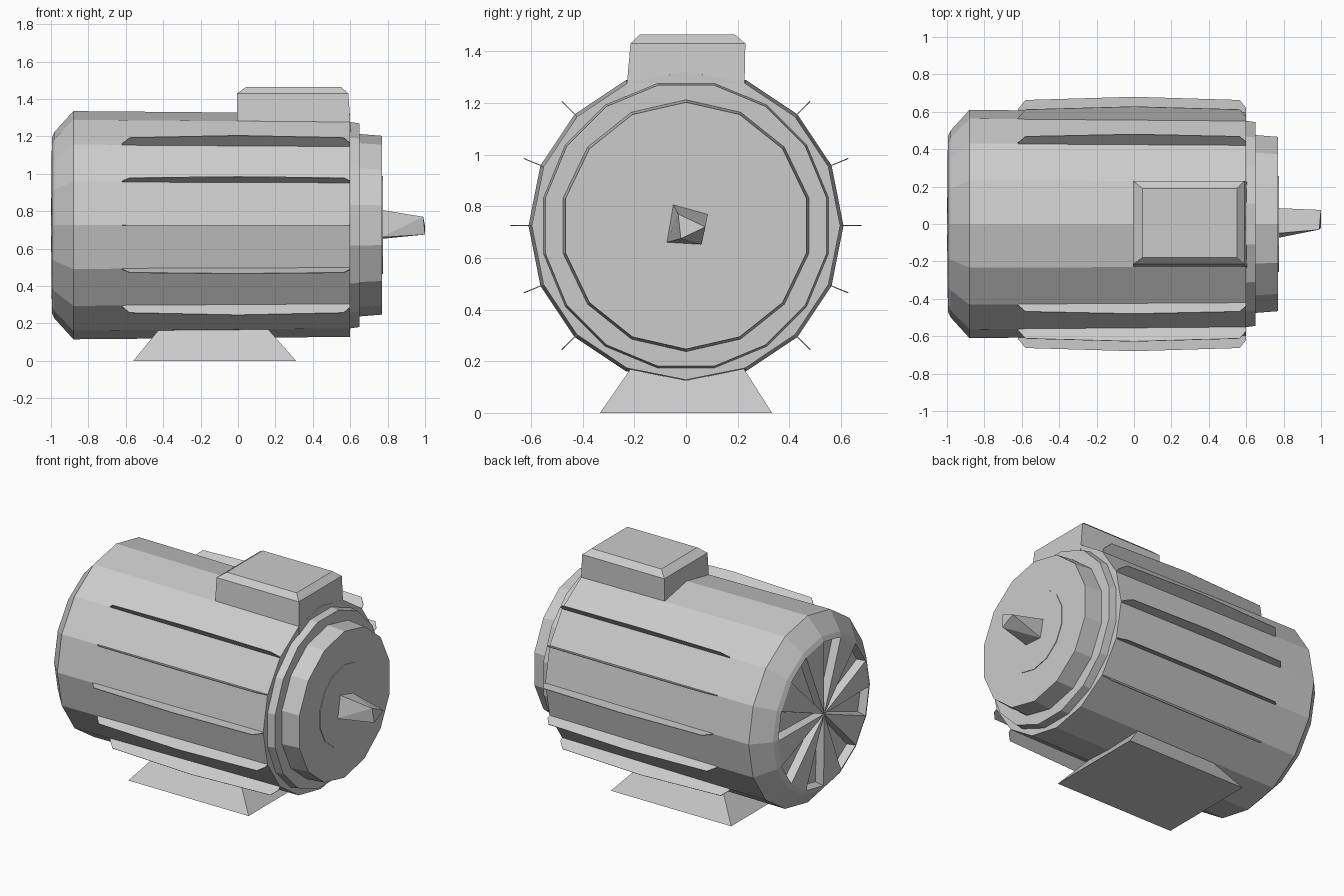
import bpy, bmesh
from math import sin, cos, pi, radians

if "Cube" in bpy.data.objects:
    bpy.data.objects.remove(bpy.data.objects["Cube"])

AXIS_Z = 0.725


def finish(bm, name, fix_normals=True):
    if fix_normals:
        bmesh.ops.recalc_face_normals(bm, faces=bm.faces)
    mesh = bpy.data.meshes.new(name)
    bm.to_mesh(mesh)
    bm.free()
    obj = bpy.data.objects.new(name, mesh)
    bpy.context.collection.objects.link(obj)
    return obj


def ring(bm, x, r, sides, phase=0.0):
    return [bm.verts.new((x, r * cos(phase + 2 * pi * i / sides),
                          AXIS_Z + r * sin(phase + 2 * pi * i / sides)))
            for i in range(sides)]


def bridge(bm, a, b):
    n = len(a)
    for i in range(n):
        bm.faces.new((a[i], a[(i + 1) % n], b[(i + 1) % n], b[i]))


def lathe(name, profile, sides, cap_start=True, phase=0.0):
    bm = bmesh.new()
    rings = [ring(bm, x, r, sides, phase) for x, r in profile]
    for a, b in zip(rings, rings[1:]):
        bridge(bm, a, b)
    if cap_start:
        bm.faces.new(rings[0])
    bm.faces.new(rings[-1])
    return finish(bm, name)


def stack(name, sections):
    """Solid through rectangles given as (z, x0, x1, y0, y1)."""
    bm = bmesh.new()
    loops = [[bm.verts.new(p) for p in ((x0, y0, z), (x1, y0, z), (x1, y1, z), (x0, y1, z))]
             for z, x0, x1, y0, y1 in sections]
    for a, b in zip(loops, loops[1:]):
        bridge(bm, a, b)
    bm.faces.new(loops[0])
    bm.faces.new(loops[-1])
    return finish(bm, name)


# Housing with chamfered rear and a fan grille of sunken wedges
bm = bmesh.new()
rings = [ring(bm, x, r, 16) for x, r in
         ((-0.995, 0.47), (-0.98, 0.50), (-0.88, 0.61), (0.60, 0.597))]
for a, b in zip(rings, rings[1:]):
    bridge(bm, a, b)
bm.faces.new(rings[-1])
hub = bm.verts.new((-1.0, 0, AXIS_Z))
wedges = [bm.faces.new((hub, rings[0][(i + 1) % 16], rings[0][i])) for i in range(16)]
bmesh.ops.recalc_face_normals(bm, faces=bm.faces)
bmesh.ops.inset_individual(bm, faces=wedges[::2], thickness=0.022, depth=-0.05)
finish(bm, "motor_housing", False)

# Front flange and bearing cover
lathe("front_flange", [(0.58, 0.565), (0.65, 0.555)], 16, phase=pi / 16)
lathe("front_cover", [(0.62, 0.49), (0.77, 0.478)], 14, phase=pi / 14)
lathe("bearing_plate", [(0.76, 0.262), (0.774, 0.262)], 14, phase=pi / 14)

# Tapered shaft
bm = bmesh.new()
for p in ((0.765, -0.05, 0.807), (0.765, 0.085, 0.77), (0.765, 0.06, 0.652), (0.765, -0.075, 0.66),
          (0.99, -0.03, 0.77), (1.0, 0.075, 0.72), (1.0, -0.02, 0.675)):
    bm.verts.new(p)
bmesh.ops.convex_hull(bm, input=bm.verts[:])
finish(bm, "shaft")

# Thin radial cooling fins on both sides
bm = bmesh.new()
outline = [(-0.62, 0.59), (-0.62, 0.615), (-0.58, 0.663), (0.0, 0.68),
           (0.565, 0.663), (0.60, 0.62), (0.60, 0.585)]
for side in (1, -1):
    for deg in (-45, -22.5, 0, 22.5, 45):
        c, s = cos(radians(deg)), sin(radians(deg))
        bm.faces.new([bm.verts.new((x, side * r * c, AXIS_Z + r * s)) for x, r in outline])
fins = finish(bm, "cooling_fins")
solid = fins.modifiers.new("thickness", 'SOLIDIFY')
solid.thickness = 0.004
solid.offset = 0

# Terminal box on top and splayed foot below
stack("terminal_box", [(1.20, -0.005, 0.605, -0.235, 0.225),
                       (1.43, -0.005, 0.59, -0.215, 0.23),
                       (1.465, 0.045, 0.55, -0.18, 0.19)])
stack("foot", [(0.0, -0.56, 0.31, -0.333, 0.333),
               (0.17, -0.42, 0.16, -0.215, 0.225)])
